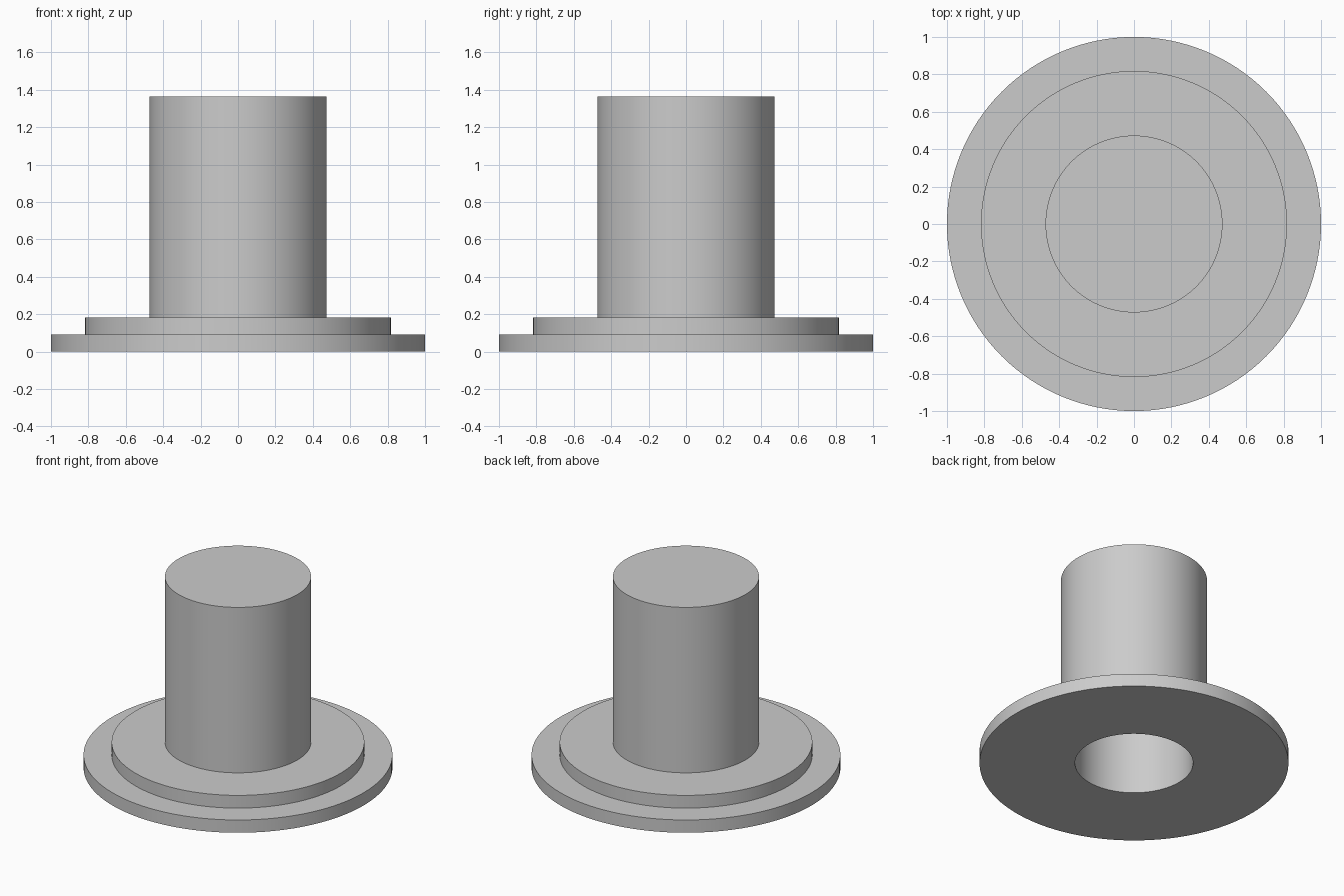
import bpy
import bmesh
from math import tau, radians
from mathutils import Vector

cube = bpy.data.objects.get("Cube")
if cube:
    bpy.data.objects.remove(cube, do_unlink=True)

SEGMENTS = 128

grey = bpy.data.materials.new("light_grey")
grey.use_nodes = True
colour = (0.6, 0.6, 0.6, 1)
grey.diffuse_color = colour
grey.node_tree.nodes["Principled BSDF"].inputs["Base Color"].default_value = colour


def lathe(name, profile, material):
    """Revolve an (r, z) profile around the z axis."""
    bm = bmesh.new()
    verts = [bm.verts.new((r, 0, z)) for r, z in profile]
    edges = [bm.edges.new(pair) for pair in zip(verts, verts[1:])]
    bmesh.ops.spin(bm, geom=verts + edges, cent=Vector(), axis=(0, 0, 1),
                   angle=tau, steps=SEGMENTS, use_merge=True)
    bmesh.ops.remove_doubles(bm, verts=bm.verts, dist=1e-5)
    bmesh.ops.recalc_face_normals(bm, faces=bm.faces)
    mesh = bpy.data.meshes.new(name)
    bm.to_mesh(mesh)
    bm.free()
    mesh.materials.append(material)
    obj = bpy.data.objects.new(name, mesh)
    bpy.context.collection.objects.link(obj)
    bpy.ops.object.select_all(action="DESELECT")
    obj.select_set(True)
    bpy.context.view_layer.objects.active = obj
    bpy.ops.object.shade_smooth_by_angle(angle=radians(30))
    return obj


# Main dimensions
flange_r, step_r, post_r, bore_r = 1.0, 0.818, 0.473, 0.382
flange_top, step_top, bore_top, post_top = 0.091, 0.182, 1.273, 1.364

# Hollow post with a closed top, a step and a wide base flange
lathe("flanged_cap", [
    (0, bore_top), (bore_r, bore_top), (bore_r, 0),       # blind bore
    (flange_r, 0), (flange_r, flange_top),                # base flange
    (step_r, flange_top), (step_r, step_top),             # raised step
    (post_r, step_top), (post_r, post_top), (0, post_top)  # post
], grey)
